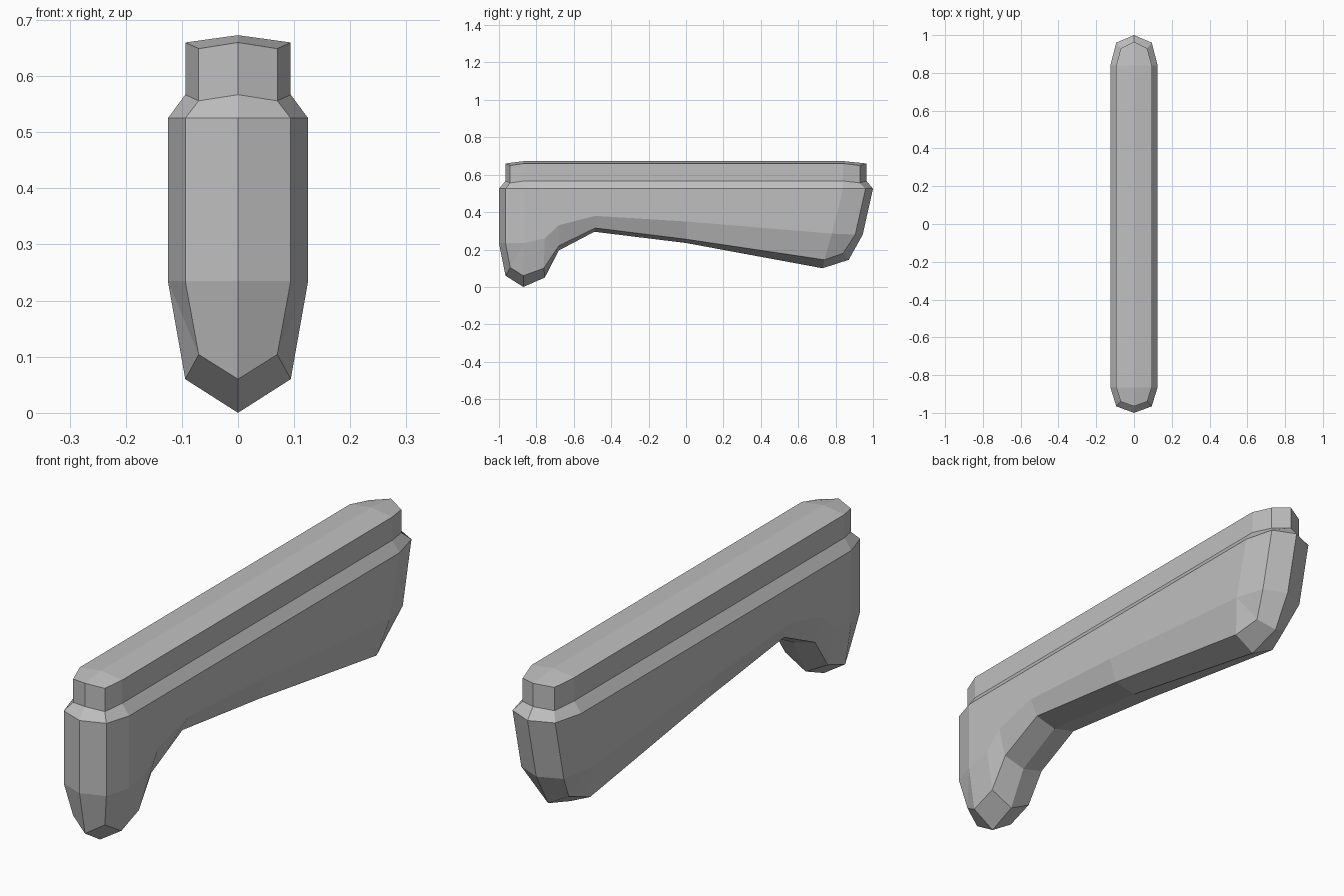
import bpy
import bmesh

# Remove the default object only
default = bpy.data.objects.get("Cube")
if default:
    bpy.data.objects.remove(default, do_unlink=True)

# Half widths: flat flank, chamfer edge, narrow corner at the ends
FLANK, EDGE, CORNER = 0.125, 0.094, 0.07
SHOULDER_Z = 0.525
CAP_HEIGHT = 0.093

grey = bpy.data.materials.new("plain_grey")
grey.use_nodes = True
colour = (0.52, 0.52, 0.52, 1)
grey.diffuse_color = colour
grey.node_tree.nodes["Principled BSDF"].inputs["Base Color"].default_value = colour

bm = bmesh.new()
shared = {}


def vert(point):
    """Return the vertex at a point, reusing it where faces meet."""
    key = tuple(round(c, 4) for c in point)
    if key not in shared:
        shared[key] = bm.verts.new(key)
    return shared[key]


def mirrored_face(points):
    """Add a face and its mirror image, skipping collapsed corners."""
    for side in (1, -1):
        corners = list(dict.fromkeys(vert((side * x, y, z)) for x, y, z in points))
        if len(corners) > 2:
            bm.faces.new(corners)


def bridge(first, second):
    """Join two matching chains of points with a strip of faces."""
    for i in range(len(first) - 1):
        mirrored_face([first[i], first[i + 1], second[i + 1], second[i]])


# Lower body: chains running from the front shoulder under to the back shoulder
keel = [(0, y, z) for y, z in (
    (-1, SHOULDER_Z), (-1, 0.235), (-0.965, 0.06), (-0.87, 0),
    (-0.755, 0.05), (-0.68, 0.195), (-0.49, 0.295), (0, 0.235),
    (0.73, 0.1), (0.87, 0.145), (0.945, 0.28), (1, SHOULDER_Z))]

chamfer = [(x, y, z) for x, y, z in (
    (EDGE, -0.965, SHOULDER_Z), (EDGE, -0.965, 0.235),
    (CORNER, -0.94, 0.104), (EDGE, -0.87, 0.06),
    (EDGE, -0.76, 0.1), (EDGE, -0.68, 0.22),
    (EDGE, -0.485, 0.315), (EDGE, 0, 0.255),
    (EDGE, 0.74, 0.145), (CORNER, 0.84, 0.18),
    (EDGE, 0.905, 0.28), (EDGE, 0.96, SHOULDER_Z))]

front_heel = (FLANK, -0.865, 0.235)
back_heel = (FLANK, 0.78, 0.285)
flank = [(FLANK, -0.865, SHOULDER_Z)] + [front_heel] * 3 + [
    (FLANK, y, z) for y, z in ((-0.755, 0.26), (-0.68, 0.33), (-0.485, 0.38), (0, 0.35))
] + [back_heel] * 3 + [(FLANK, 0.84, SHOULDER_Z)]

bridge(keel, chamfer)
bridge(chamfer, flank)
mirrored_face(flank)

# Sloped shoulder: from the top of the body in to the foot of the cap
shoulder = [keel[0], chamfer[0], flank[0], flank[-1], chamfer[-1], keel[-1]]
low, high = 0.556, 0.567
cap_foot = [(0, -0.965, high), (CORNER, -0.94, low), (EDGE, -0.865, high),
            (EDGE, 0.84, high), (CORNER, 0.93, low), (0, 0.965, high)]
bridge(shoulder, cap_foot)

# Upright wall of the cap
cap_rim = [(x, y, z + CAP_HEIGHT) for x, y, z in cap_foot]
bridge(cap_foot, cap_rim)

# Ridged roof of the cap
front_ridge, back_ridge = (0, -0.865, 0.673), (0, 0.84, 0.673)
mirrored_face([cap_rim[2], cap_rim[3], back_ridge, front_ridge])
mirrored_face([cap_rim[0], cap_rim[1], cap_rim[2], front_ridge])
mirrored_face([cap_rim[5], cap_rim[4], cap_rim[3], back_ridge])

bmesh.ops.recalc_face_normals(bm, faces=bm.faces[:])

mesh = bpy.data.meshes.new("chamfered_body")
bm.to_mesh(mesh)
bm.free()
mesh.materials.append(grey)
body = bpy.data.objects.new("chamfered_body", mesh)
bpy.context.collection.objects.link(body)
